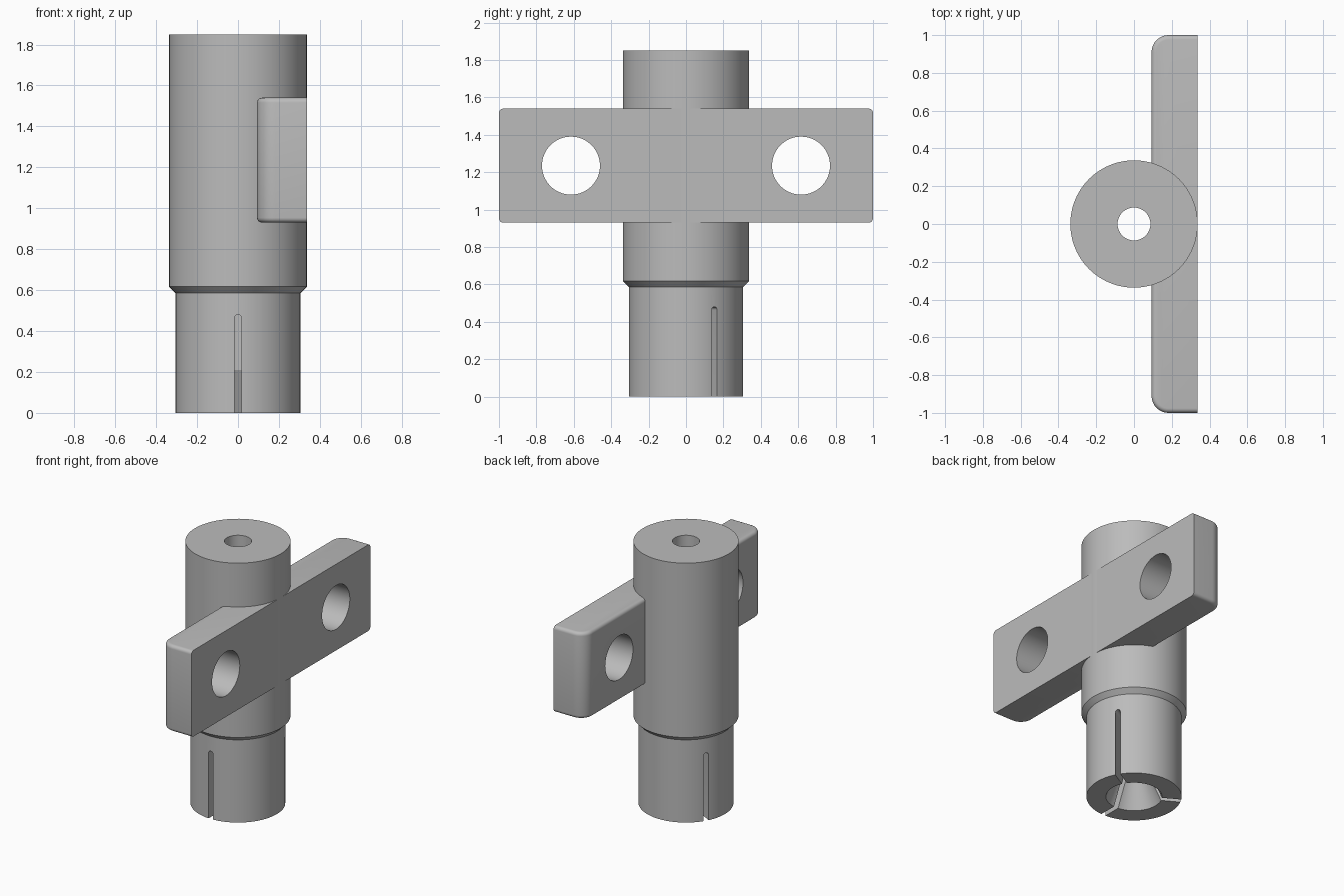
import bpy
import bmesh
from math import cos, sin, pi, radians
from mathutils import Matrix, Vector

cube = bpy.data.objects.get("Cube")
if cube:
    bpy.data.objects.remove(cube, do_unlink=True)

steel = bpy.data.materials.new("grey steel")
steel.use_nodes = True
GREY = (0.5, 0.5, 0.5, 1)
steel.diffuse_color = GREY
steel.node_tree.nodes["Principled BSDF"].inputs["Base Color"].default_value = GREY


def make_object(name, bm):
    bmesh.ops.recalc_face_normals(bm, faces=bm.faces[:])
    mesh = bpy.data.meshes.new(name)
    bm.to_mesh(mesh)
    bm.free()
    mesh.materials.append(steel)
    obj = bpy.data.objects.new(name, mesh)
    bpy.context.collection.objects.link(obj)
    return obj


def lathe(name, profile, steps=96):
    """Revolve a closed (radius, z) profile around the z axis."""
    bm = bmesh.new()
    rings = []
    for i in range(steps):
        a = 2 * pi * i / steps
        rings.append([bm.verts.new((r * cos(a), r * sin(a), z)) for r, z in profile])
    n = len(profile)
    for i in range(steps):
        a, b = rings[i], rings[(i + 1) % steps]
        for j in range(n):
            k = (j + 1) % n
            bm.faces.new((a[j], b[j], b[k], a[k]))
    return make_object(name, bm)


def prism(name, outline, x0, x1, angle=0):
    """Extrude a (y, z) outline along x, then turn it about z."""
    bm = bmesh.new()
    face = bm.faces.new([bm.verts.new((x0, y, z)) for y, z in outline])
    new = bmesh.ops.extrude_face_region(bm, geom=[face])["geom"]
    verts = [g for g in new if isinstance(g, bmesh.types.BMVert)]
    bmesh.ops.translate(bm, verts=verts, vec=(x1 - x0, 0, 0))
    bmesh.ops.transform(bm, matrix=Matrix.Rotation(angle, 4, "Z"), verts=bm.verts[:])
    return make_object(name, bm)


def arc(cy, cz, r, start, end, steps):
    return [(cy + r * cos(start + (end - start) * i / steps),
             cz + r * sin(start + (end - start) * i / steps)) for i in range(steps + 1)]


def cut(obj, cutter):
    cutter.hide_render = True
    mod = obj.modifiers.new("cut", "BOOLEAN")
    mod.operation = "DIFFERENCE"
    mod.solver = "EXACT"
    mod.object = cutter
    bpy.context.view_layer.objects.active = obj
    bpy.ops.object.modifier_apply(modifier=mod.name)
    bpy.data.objects.remove(cutter, do_unlink=True)


def smooth(obj):
    bpy.ops.object.select_all(action="DESELECT")
    obj.select_set(True)
    bpy.context.view_layer.objects.active = obj
    bpy.ops.object.shade_smooth_by_angle(angle=radians(20))


# Hollow body: wide barrel, chamfer, slimmer collar, tapered mouth below
BARREL, COLLAR, BORE, TOP = 0.337, 0.305, 0.087, 1.85
body = lathe("collet_body", [
    (COLLAR, 0), (COLLAR, 0.585), (BARREL, 0.617), (BARREL, TOP),
    (BORE, TOP), (BORE, 0.21), (0.18, 0)])

# Three round-ended slots in the collar
HALF, SLOT_TOP = 0.017, 0.48
slot = [(-HALF, -0.1), (HALF, -0.1)] + arc(0, SLOT_TOP - HALF, HALF, 0, pi, 12)
for degrees in (30, 150, 270):
    cut(body, prism("slot_cutter", slot, 0.03, 0.5, radians(degrees)))
smooth(body)

# Cross plate: flat outer face, rounded ends and softened inner rim
X0, X1, Z0, Z1 = 0.093, 0.336, 0.93, 1.54
bm = bmesh.new()
bmesh.ops.create_cube(bm, size=1)
bmesh.ops.scale(bm, vec=(X1 - X0, 2, Z1 - Z0), verts=bm.verts[:])
bmesh.ops.translate(bm, vec=((X0 + X1) / 2, 0, (Z0 + Z1) / 2), verts=bm.verts[:])


def on_outer_face(edge):
    return all(v.co.x > X1 - 0.001 for v in edge.verts)


corners = [e for e in bm.edges if all(v.co.x < X0 + 0.001 for v in e.verts)
           and abs(e.verts[0].co.z - e.verts[1].co.z) > 0.1]
bmesh.ops.bevel(bm, geom=corners, offset=0.09, segments=10, profile=0.5, affect="EDGES")
rim = [e for e in bm.edges if abs(e.verts[0].co.z - e.verts[1].co.z) < 0.001
       and not on_outer_face(e)]
bmesh.ops.bevel(bm, geom=rim, offset=0.024, segments=5, profile=0.5, affect="EDGES")
plate = make_object("cross_plate", bm)

# Bolt holes through both arms
for side in (-1, 1):
    hole = arc(side * 0.615, 1.235, 0.155, 0, 2 * pi, 64)[:-1]
    cut(plate, prism("hole_cutter", hole, 0, 0.5))
smooth(plate)
